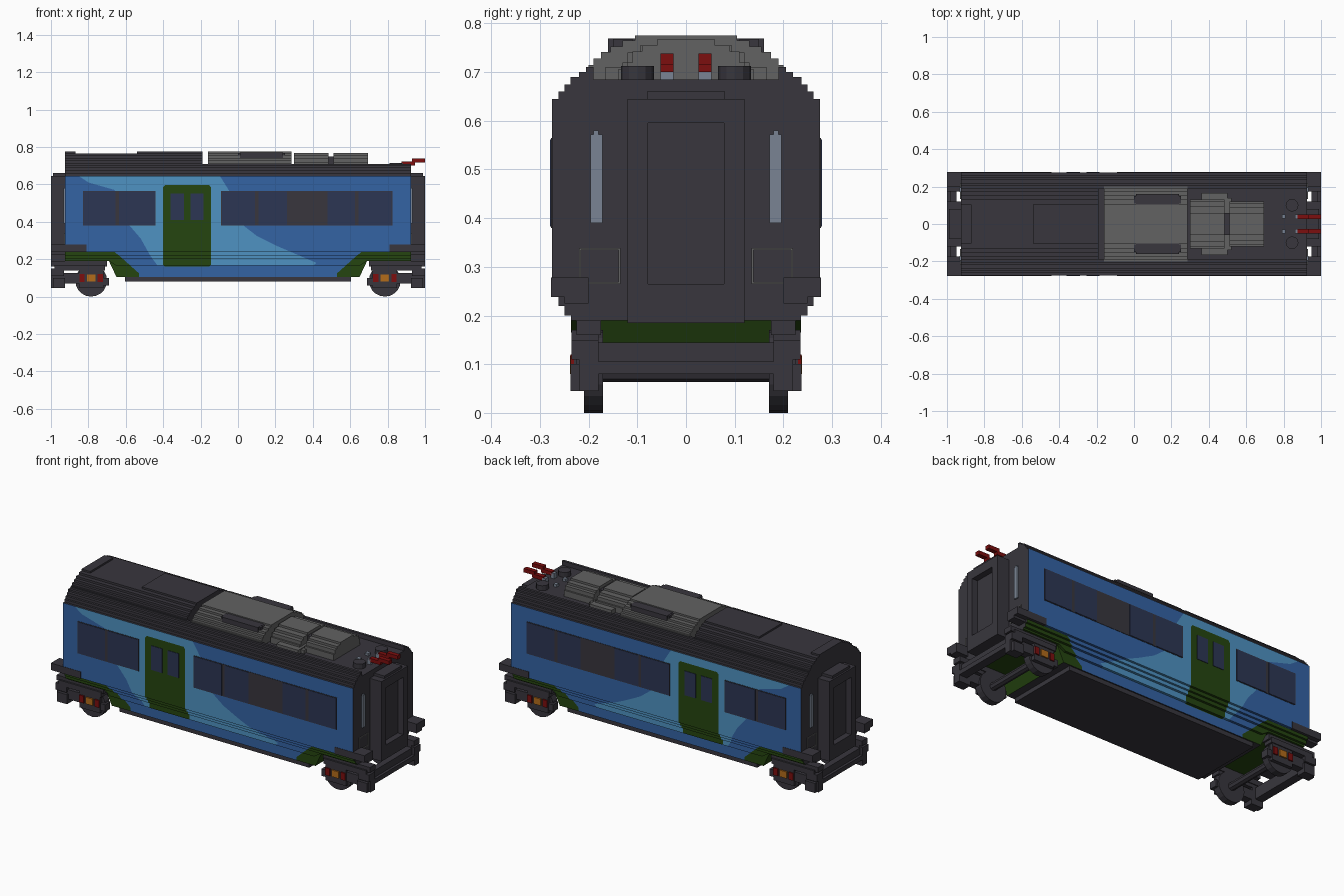
import bpy, bmesh, math
from mathutils import Vector

if "Cube" in bpy.data.objects:
    bpy.data.objects.remove(bpy.data.objects["Cube"], do_unlink=True)


def make_mat(name, rgb):
    lin = [(c / 255 / 12.92) if c < 11 else ((c / 255 + 0.055) / 1.055) ** 2.4 for c in rgb]
    m = bpy.data.materials.new(name)
    m.use_nodes = True
    m.diffuse_color = (*lin, 1)
    bsdf = next(n for n in m.node_tree.nodes if n.type == 'BSDF_PRINCIPLED')
    bsdf.inputs["Base Color"].default_value = (*lin, 1)
    bsdf.inputs["Roughness"].default_value = 0.8
    return m


DARK = make_mat("charcoal", (56, 54, 61))
BLUE = make_mat("blue", (52, 99, 164))
LIGHT = make_mat("light blue", (78, 146, 194))
GREEN = make_mat("dark green", (37, 69, 16))
GLASS = make_mat("window navy", (44, 54, 84))
GREY = make_mat("roof grey", (98, 98, 98))
RED = make_mat("red", (124, 14, 14))
ORANGE = make_mat("orange", (180, 108, 26))
STEEL = make_mat("steel", (122, 132, 147))


def finish(name, bm, mats):
    bmesh.ops.recalc_face_normals(bm, faces=bm.faces)
    me = bpy.data.meshes.new(name)
    bm.to_mesh(me)
    bm.free()
    for m in mats:
        me.materials.append(m)
    ob = bpy.data.objects.new(name, me)
    bpy.context.collection.objects.link(ob)
    return ob


def boxes(name, mat, specs, mirror=""):
    """Boxes given as x0, x1, y0, y1, z0, z1, repeated across the mirror axes."""
    bm = bmesh.new()
    for sx in ((1, -1) if "x" in mirror else (1,)):
        for sy in ((1, -1) if "y" in mirror else (1,)):
            for x0, x1, y0, y1, z0, z1 in specs:
                vs = bmesh.ops.create_cube(bm, size=1)["verts"]
                for v in vs:
                    v.co = Vector((sx * (x0 + (v.co.x + .5) * (x1 - x0)),
                                   sy * (y0 + (v.co.y + .5) * (y1 - y0)),
                                   z0 + (v.co.z + .5) * (z1 - z0)))
    return finish(name, bm, [mat])


def cylinder(name, mat, places, r, depth, axis, sides=16):
    bm = bmesh.new()
    for p in places:
        vs = bmesh.ops.create_cone(bm, cap_ends=True, segments=sides, radius1=r,
                                   radius2=r, depth=depth)["verts"]
        for v in vs:
            c = v.co.copy()
            v.co = Vector(p) + (Vector((c.x, c.z, c.y)) if axis == "y" else c)
    return finish(name, bm, [mat])


def stack(name, mat, x0, x1, layers):
    """Stepped arch: layers of half width, bottom and top."""
    return boxes(name, mat, [(x0, x1, -w, w, a, b) for w, a, b in layers])


# Body shell: stepped cross-section lofted along x, raised over the bogies
half = [(.222, .105), (.222, .165), (.236, .165), (.236, .2), (.25, .2), (.25, .22),
        (.262, .22), (.262, .24), (.275, .24), (.275, .645), (.262, .645), (.262, .66),
        (.25, .66), (.25, .675), (.237, .675), (.237, .69), (.22, .69), (.22, .70),
        (.205, .70), (.205, .71), (.19, .71), (.19, .685)]
profile = half + [(-y, z) for y, z in reversed(half)]
stations = [(-.925, .19), (-.69, .19), (-.65, .1), (.65, .1), (.69, .19), (.925, .19)]

# Livery regions on the sides, in x and z
wave = [(-.86, .65), (-.80, .61), (-.66, .57), (-.58, .38), (-.52, .31), (-.47, .22),
        (-.43, .165), (.40, .165), (.42, .18), (.21, .27), (.10, .325), (.035, .375),
        (-.05, .57), (-.10, .65)]
door = [(-.40, .17), (-.39, .16), (-.155, .16), (-.145, .17), (-.145, .585),
        (-.155, .597), (-.39, .597), (-.40, .585)]
skirt = [(.95, .238), (.66, .238), (.625, .21), (.575, .165), (.53, .125), (.53, .09),
         (.95, .09)]
skirt_m = [(-x, z) for x, z in skirt]
regions = [(door, 2), (skirt, 2), (skirt_m, 2), (wave, 3)]


def inside(poly, x, z):
    hit = False
    for (x1, z1), (x2, z2) in zip(poly, poly[1:] + poly[:1]):
        if (z1 > z) != (z2 > z) and x < (x2 - x1) * (z - z1) / (z2 - z1) + x1:
            hit = not hit
    return hit


bm = bmesh.new()
rings = [[bm.verts.new((x, y, max(z, zmin))) for y, z in profile] for x, zmin in stations]
for a, b in zip(rings, rings[1:]):
    for i in range(len(profile)):
        j = (i + 1) % len(profile)
        bm.faces.new((a[i], a[j], b[j], b[i]))
bm.faces.new(rings[0])
bm.faces.new(rings[-1])
bmesh.ops.remove_doubles(bm, verts=bm.verts, dist=1e-5)
bmesh.ops.dissolve_degenerate(bm, edges=bm.edges, dist=1e-5)


def is_side(f):
    c = f.calc_center_median()
    return abs(c.y) > .221 and c.z < .644


# Cut the side faces along each livery outline
for poly, _ in regions:
    for (x1, z1), (x2, z2) in zip(poly, poly[1:] + poly[:1]):
        faces = []
        for f in bm.faces:
            xs = [v.co.x for v in f.verts]
            zs = [v.co.z for v in f.verts]
            if (is_side(f) and min(xs) < max(x1, x2) and max(xs) > min(x1, x2) - 1e-4
                    and min(zs) <= max(z1, z2) + 1e-4 and max(zs) >= min(z1, z2) - 1e-4):
                faces.append(f)
        geom = set(faces)
        for f in faces:
            geom.update(f.verts)
            geom.update(f.edges)
        if geom:
            bmesh.ops.bisect_plane(bm, geom=list(geom), dist=1e-5, plane_co=(x1, 0, z1),
                                   plane_no=Vector((z2 - z1, 0, x1 - x2)).normalized())
bmesh.ops.recalc_face_normals(bm, faces=bm.faces)
for f in bm.faces:
    c = f.calc_center_median()
    if is_side(f):
        f.material_index = next((k for p, k in regions if inside(p, c.x, c.z)), 1)
    elif c.z < .2 and f.normal.z < -.2 and abs(c.x) > .64:
        f.material_index = 2
finish("body_shell", bm, [DARK, BLUE, GREEN, LIGHT])
boxes("underfloor_pan", DARK, [(-.605, .605, -.215, .215, .08, .106)])

# Side windows and door glass
boxes("window_frames", DARK, [(-.83, -.44, .27, .277, .38, .565),
                              (-.09, .825, .27, .277, .38, .565)], "y")
panes = [(-.83, -.65), (-.64, -.44), (-.09, .095), (.105, .265), (.475, .63), (.64, .825)]
boxes("window_panes", GLASS, [(a + .004, b - .004, .27, .279, .383, .562) for a, b in panes], "y")
boxes("door_windows", GLASS, [(-.36, -.29, .27, .278, .41, .55),
                              (-.255, -.185, .27, .278, .41, .55)], "y")

# End gangways with a recessed door
boxes("gangway_frame", DARK, [(.92, 1, .078, .12, .185, .645), (.92, 1, 0, .078, .185, .265),
                              (.92, 1, 0, .078, .595, .645), (.92, .99, 0, .08, .645, .66)], "xy")
boxes("gangway_door", DARK, [(.92, .965, -.078, .078, .265, .595)], "x")
boxes("end_handrails", STEEL, [(.92, .934, .172, .196, .39, .572),
                               (.92, .934, .18, .19, .572, .58)], "xy")
hatch = [(.92, .929, .135, .22, .335, .339), (.92, .929, .135, .22, .265, .269),
         (.92, .929, .135, .139, .265, .339), (.92, .929, .216, .22, .265, .339)]
boxes("end_hatch_outlines", GREY, hatch, "xy")
boxes("end_steps", DARK, [(.81, 1, .2, .277, .238, .278), (.92, 1, .2, .25, .225, .238)], "xy")

# Bogies: side frames, end beams, wheels and axle boxes
boxes("bogie_side_frames", DARK, [
    (.70, 1, .175, .225, .16, .19), (.71, .98, .18, .235, .14, .17),
    (.93, 1, .18, .235, .11, .15), (.925, 1, .18, .22, .045, .115),
    (.925, .99, .2, .237, .045, .10), (.72, .85, .2, .23, .045, .145),
    (.69, .72, .18, .225, .06, .10), (.85, .93, .18, .225, .07, .125)], "xy")
boxes("bogie_end_beams", DARK, [(.95, 1, -.2, .2, .08, .106), (.95, .985, -.2, .2, .106, .145)], "x")
cylinder("wheels", DARK, [(sx * .785, sy * .19, .085) for sx in (1, -1) for sy in (1, -1)],
         .085, .04, "y", 20)
cylinder("axles", DARK, [(sx * .785, 0, .085) for sx in (1, -1)], .022, .36, "y", 8)
boxes("axle_boxes", ORANGE, [(.762, .808, .22, .238, .08, .118)], "xy")
boxes("springs", RED, [(.82, .848, .22, .237, .078, .12), (.722, .75, .22, .237, .078, .12)], "xy")

# Raised roof section and its flat panels
arch = [(.2, .68, .715), (.19, .715, .728), (.175, .728, .741), (.155, .741, .753),
        (.13, .753, .765)]
stack("raised_roof", DARK, -.925, -.19, arch)
boxes("raised_roof_panels", DARK, [(-.925, -.87, -.105, .105, .765, .775),
                                   (-.54, -.19, -.105, .105, .765, .775)])

# Grey roof equipment
stack("main_roof_unit", GREY, -.16, .285, arch + [(.105, .765, .775)])
boxes("roof_unit_vents", DARK, [(.01, .24, .10, .16, .74, .769), (.0, .25, .11, .15, .74, .768)], "y")
stack("middle_roof_unit", GREY, .30, .485, [(.13, .68, .72), (.12, .72, .74), (.095, .74, .755),
                                            (.06, .755, .767)])
boxes("middle_unit_base", GREY, [(.36, .50, -.165, .165, .68, .71), (.43, .52, -.14, .14, .68, .705)])
stack("rear_roof_unit", GREY, .51, .695, [(.12, .68, .72), (.11, .72, .742), (.09, .742, .755),
                                          (.06, .755, .767)])
boxes("roof_unit_link", DARK, [(.48, .515, -.06, .06, .70, .75)])

# High-voltage connectors at the end of the roof
cylinder("roof_insulators", DARK, [(.845, sy * .1, .698) for sy in (1, -1)], .034, .03, "z", 12)
boxes("connector_mounts", STEEL, [(.79, .81, .03, .052, .68, .70), (.86, .882, .026, .052, .68, .715)], "y")
boxes("connector_arms", RED, [(.875, .945, .026, .052, .70, .722), (.93, 1, .026, .052, .716, .738)], "y")
